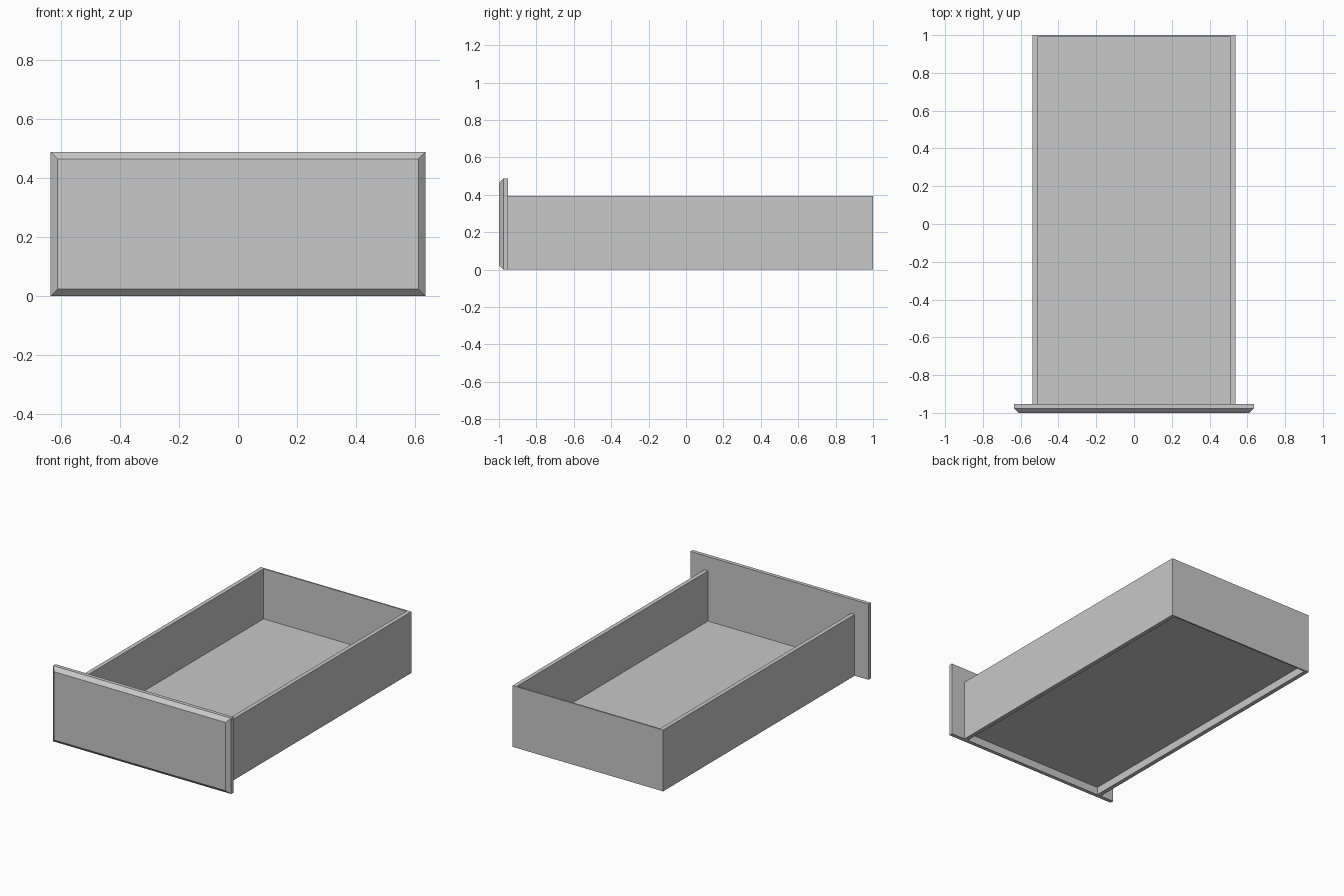
import bpy
import bmesh

cube = bpy.data.objects.get("Cube")
if cube:
    bpy.data.objects.remove(cube, do_unlink=True)

grey = bpy.data.materials.new("plain_grey")
grey.use_nodes = True
colour = (0.58, 0.58, 0.58, 1)
grey.diffuse_color = colour
grey.node_tree.nodes["Principled BSDF"].inputs["Base Color"].default_value = colour

# Main dimensions
BOX_X, BOX_TOP, WALL, BACK = 0.537, 0.395, 0.027, 0.01
FRONT_X, FRONT_TOP, FRONT_BACK = 0.635, 0.488, -0.952
BEVEL = 0.024


def prism(name, outline, z0, z1):
    """Extrude a flat outline upwards into a closed solid."""
    bm = bmesh.new()
    base = bm.faces.new([bm.verts.new((x, y, z0)) for x, y in outline])
    grown = bmesh.ops.extrude_face_region(bm, geom=[base])["geom"]
    top = [v for v in grown if isinstance(v, bmesh.types.BMVert)]
    bmesh.ops.translate(bm, verts=top, vec=(0, 0, z1 - z0))
    bmesh.ops.recalc_face_normals(bm, faces=bm.faces)
    mesh = bpy.data.meshes.new(name)
    bm.to_mesh(mesh)
    bm.free()
    mesh.materials.append(grey)
    obj = bpy.data.objects.new(name, mesh)
    bpy.context.collection.objects.link(obj)
    return obj


def rectangle(x, y0, y1):
    return [(-x, y0), (x, y0), (x, y1), (-x, y1)]


# Side and back walls as one U-shaped solid
inner = BOX_X - WALL
half = [(BOX_X, 1), (BOX_X, FRONT_BACK), (inner, FRONT_BACK), (inner, 1 - BACK)]
prism("drawer_walls", half + [(-x, y) for x, y in reversed(half)], 0, BOX_TOP)

# Bottom board, raised above the lower edges of the walls
prism("drawer_bottom", rectangle(inner, FRONT_BACK, 1 - BACK), 0.05, 0.072)

# Front panel with a chamfer around its outer face
panel = prism("front_panel", rectangle(FRONT_X, -1, FRONT_BACK), 0, FRONT_TOP)
bm = bmesh.new()
bm.from_mesh(panel.data)
rim = [e for e in bm.edges if all(v.co.y < -0.99 for v in e.verts)]
bmesh.ops.bevel(bm, geom=rim, offset=BEVEL, segments=1, affect='EDGES')
bm.to_mesh(panel.data)
bm.free()
